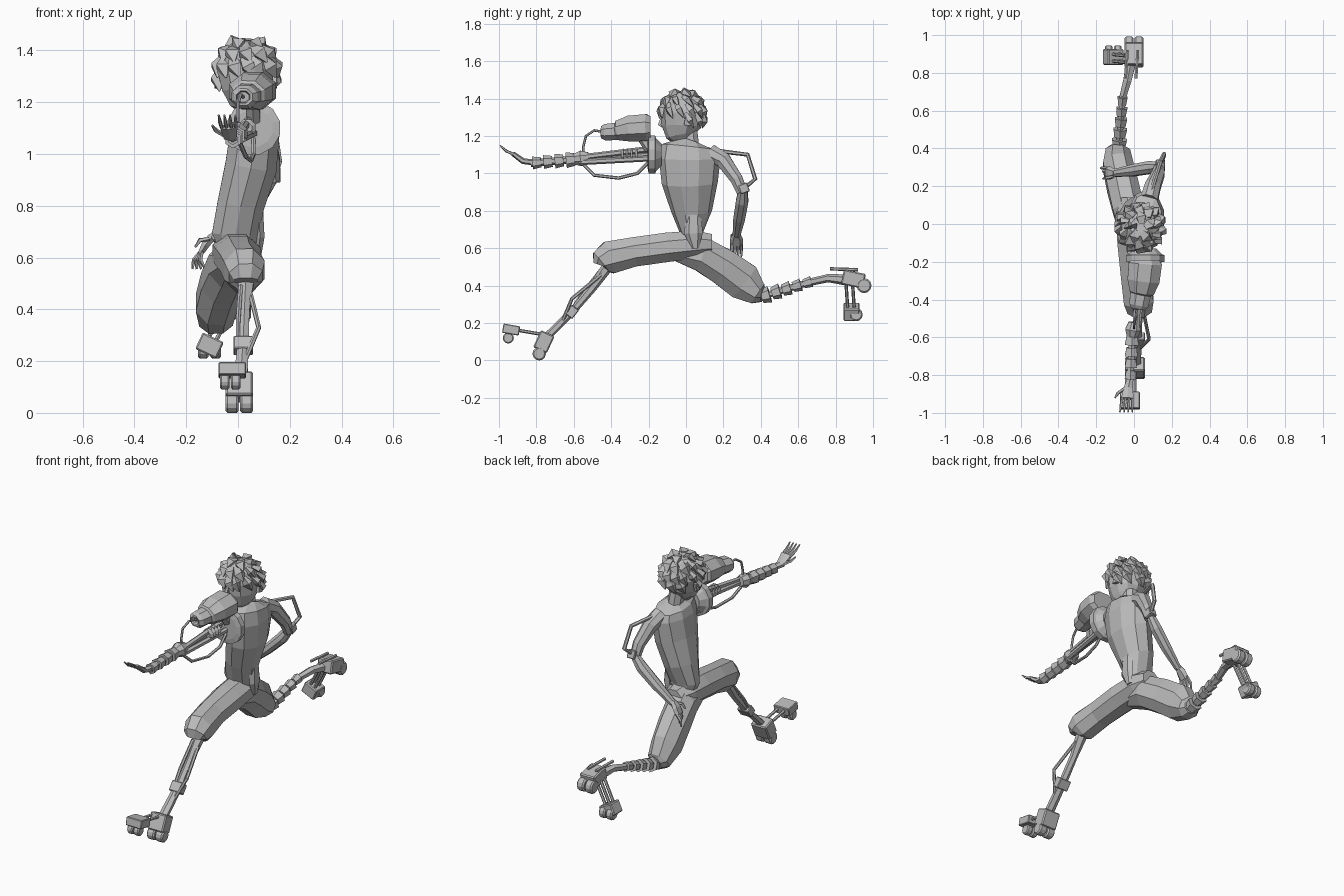
import bpy, bmesh, math, random
from mathutils import Vector, Matrix, Euler

random.seed(4)
if "Cube" in bpy.data.objects:
    bpy.data.objects.remove(bpy.data.objects["Cube"], do_unlink=True)

grey = bpy.data.materials.new("plain_grey")
grey.use_nodes = True
tone = (.5, .5, .5, 1)
grey.diffuse_color = tone
grey.node_tree.nodes["Principled BSDF"].inputs["Base Color"].default_value = tone


def finish(name, bm):
    bmesh.ops.recalc_face_normals(bm, faces=bm.faces)
    mesh = bpy.data.meshes.new(name)
    bm.to_mesh(mesh)
    bm.free()
    mesh.materials.append(grey)
    part = bpy.data.objects.new(name, mesh)
    bpy.context.scene.collection.objects.link(part)
    return part


def loft(name, *strands, sides=8):
    """Skin rings given as x, y, z, half width, half depth; one or more strands."""
    bm = bmesh.new()
    for rings in strands:
        centres = [Vector(ring[:3]) for ring in rings]
        previous, last_deep, last_dir = None, None, Vector((0, 0, 1))
        for i, ring in enumerate(rings):
            after = centres[min(i + 1, len(rings) - 1)]
            along = after - centres[max(i - 1, 0)]
            along = along.normalized() if along.length > .001 else last_dir
            last_dir = along
            wide = Vector((1, 0, 0))
            wide = (wide - along * wide.dot(along)).normalized()
            deep = along.cross(wide)
            if last_deep and deep.dot(last_deep) < 0:
                deep = -deep
            last_deep = deep
            loop = []
            for k in range(sides):
                turn = math.tau * (k + .5) / sides
                offset = wide * math.cos(turn) * ring[3] + deep * math.sin(turn) * ring[4]
                loop.append(bm.verts.new(centres[i] + offset))
            if previous:
                for k in range(sides):
                    n = (k + 1) % sides
                    bm.faces.new((previous[k], previous[n], loop[n], loop[k]))
            else:
                bm.faces.new(loop)
            previous = loop
        bm.faces.new(previous)
    return finish(name, bm)


def rod(name, radius, *points, sides=6):
    return loft(name, [(*p, radius, radius) for p in points], sides=sides)


def box(name, at, size, pitch=0, roll=0):
    bm = bmesh.new()
    turn = Euler((math.radians(pitch), math.radians(roll), 0)).to_matrix().to_4x4()
    bmesh.ops.create_cube(bm, size=1, matrix=Matrix.Translation(at) @ turn @ Matrix.Diagonal((*size, 1)))
    bmesh.ops.bevel(bm, geom=list(bm.edges), offset=min(size) * .08, segments=1, affect='EDGES')
    return finish(name, bm)


def wheel_pair(name, at, radius, width, gap):
    for label, side in (("right", -1), ("left", 1)):
        bm = bmesh.new()
        spot = Vector(at) + Vector((side * gap, 0, 0))
        place = Matrix.Translation(spot) @ Matrix.Rotation(math.pi / 2, 4, 'Y')
        bmesh.ops.create_cone(bm, cap_ends=True, segments=12, radius1=radius,
                              radius2=radius, depth=width, matrix=place)
        rims = [e for e in bm.edges if any(len(f.verts) > 4 for f in e.link_faces)]
        bmesh.ops.bevel(bm, geom=rims, offset=radius * .2, segments=1, affect='EDGES')
        finish(label + "_" + name, bm)


def segments(name, start, end, count, big, small):
    """Row of tapered armour cuffs around a thin core."""
    a, b = Vector(start), Vector(end)
    rod(name + "_core", small * .6, a, b)
    cuffs = []
    for i in range(count):
        size = big + (small - big) * i / max(count - 1, 1)
        p, q = a.lerp(b, (i + .08) / count), a.lerp(b, (i + .84) / count)
        cuffs.append([(*p, size * .8, size * .8), (*q, size, size)])
    loft(name + "_cuffs", *cuffs, sides=6)


def fingers(name, roots, tips, thick, bend):
    strands = []
    for root, tip in zip(roots, tips):
        r, t = Vector(root), Vector(tip)
        middle = r.lerp(t, .5) + Vector(bend)
        strands.append([(*r, thick, thick), (*middle, thick, thick), (*t, thick * .5, thick * .5)])
    loft(name, *strands, sides=5)


# Torso, twisted so that the shoulders run front to back
loft("torso", [(.0, .04, .6, .06, .04), (-.01, .03, .69, .095, .065), (.01, .03, .8, .095, .11),
               (.05, .02, .95, .105, .15), (.065, .02, 1.08, .1, .165),
               (.065, .02, 1.14, .085, .15), (.06, .03, 1.17, .045, .06)], sides=10)
loft("waist_flap", [(.08, .04, .78, .02, .04), (.085, .04, .68, .02, .05), (.075, .05, .6, .015, .02)], sides=6)
rod("neck", .045, (.055, .03, 1.13), (.045, .02, 1.22), sides=8)

# Head and hair
head = Vector((.035, -.02, 1.31))
loft("head", [(.045, -.01, 1.17, .04, .045), (.04, -.025, 1.2, .075, .08), (.035, -.025, 1.25, .1, .105),
              (.03, -.02, 1.32, .115, .115), (.03, -.02, 1.39, .095, .1), (.03, -.015, 1.43, .05, .05)], sides=10)
loft("nose", [(.02, -.125, 1.31, .008, .008), (.02, -.142, 1.26, .014, .012), (.02, -.12, 1.245, .008, .006)], sides=4)
for label, side in (("right", -1), ("left", 1)):
    box(label + "_ear", (.03 + side * .11, .01, 1.28), (.02, .035, .05), pitch=-12)
locks = []
for tier, (height, count) in enumerate(((78, 5), (52, 10), (28, 13), (6, 10))):
    for i in range(count):
        around = math.tau * (i + random.random() * .5) / count
        if tier == 3 and math.sin(around) < -.1:
            continue  # leave the face bare
        lock = []
        for drop, reach, width in ((0, .96, .02), (16, 1.06, .036), (34, 1.1, .004)):
            lift = math.radians(height - drop)
            flow = around + drop * .012
            way = Vector((math.cos(lift) * math.cos(flow) * .11,
                          math.cos(lift) * math.sin(flow) * .115, math.sin(lift) * .13))
            lock.append((*(head + way * reach), width, width * .6))
        locks.append(lock)
loft("hair_locks", *locks, sides=4)

# Trousers
loft("front_trouser_leg", [(-.01, .14, .62, .06, .06), (-.01, .05, .62, .095, .08), (-.0, -.1, .605, .095, .085),
                           (.01, -.28, .58, .085, .085), (.025, -.41, .55, .085, .095),
                           (.03, -.455, .525, .07, .07), (.03, -.46, .51, .05, .04)])
loft("rear_trouser_leg", [(-.02, -.06, .58, .06, .05), (-.03, .08, .57, .09, .1), (-.06, .2, .5, .09, .105),
                          (-.085, .31, .42, .085, .11), (-.085, .385, .355, .07, .065), (-.08, .41, .35, .045, .04)])

# Front lower leg: slim blade, ankle joint and side strut
loft("front_shin", [(.03, -.42, .5, .035, .03), (.025, -.5, .39, .022, .024),
                    (.02, -.6, .27, .025, .02), (.01, -.75, .12, .03, .022)], sides=6)
rod("front_shin_rod", .01, (.01, -.45, .49), (.0, -.56, .35), (.0, -.63, .24))
rod("front_side_strut", .01, (.045, -.44, .47), (.08, -.61, .33), (.03, -.66, .21), (.01, -.73, .14))
box("front_shin_joint", (.02, -.61, .26), (.075, .05, .06), pitch=-38)
box("front_heel_block", (.005, -.76, .1), (.105, .08, .1), pitch=-25)
wheel_pair("front_heel_wheel", (.005, -.785, .036), .036, .05, .028)
for label, x in (("right", -.04), ("left", .005)):
    rod(label + "_front_foot_bar", .009, (x, -.77, .14), (x, -.92, .165))
box("front_toe_block", (-.022, -.935, .165), (.105, .09, .05), pitch=-10)
wheel_pair("front_toe_wheel", (-.03, -.95, .12), .03, .036, .021)

# Rear lower leg: armoured segments up to a folded skate
segments("rear_shin", (-.08, .4, .34), (-.06, .68, .425), 5, .045, .03)
loft("rear_ankle", [(-.06, .67, .42, .02, .02), (-.035, .76, .44, .025, .022), (-.015, .86, .43, .03, .03)], sides=6)
box("rear_heel_block", (0, .895, .435), (.1, .12, .08), pitch=-12)
wheel_pair("rear_heel_wheel", (.0, .952, .4), .04, .048, .027)
for label, x in (("right", -.035), ("left", .02)):
    rod(label + "_rear_spur", .009, (x, .92, .485), (x - .01, .77, .49))
for label, y in (("front", .855), ("back", .89)):
    for x in (-.045, -.01):
        rod(label + "_rear_foot_bar", .009, (x, y, .42), (x - .08, y + .01, .27))
box("rear_toe_block", (-.11, .885, .26), (.09, .085, .07), roll=25)
wheel_pair("rear_toe_wheel", (-.11, .91, .245), .035, .04, .024)

# Reaching mechanical arm
loft("shoulder_disc", [(.06, -.13, 1.1, .06, .06), (.06, -.16, 1.1, .09, .09), (.06, -.165, 1.1, .105, .105),
                       (.06, -.2, 1.1, .105, .105), (.06, -.205, 1.1, .075, .075)], sides=12)
for label, x, z in (("upper", .04, 1.13), ("lower", .06, 1.08), ("inner", .02, 1.1)):
    rod(label + "_arm_rod", .016, (x, -.2, z), (x * .3, -.57, 1.07 + (z - 1.1) * .5))
spring = [[(.035, -.26 - i * .025, 1.1, .036, .036), (.035, -.272 - i * .025, 1.1, .02, .02)] for i in range(4)]
loft("arm_spring", *spring)
rod("arm_under_cable", .009, (.06, -.2, 1.06), (.06, -.26, 1.0), (.05, -.36, .975), (.03, -.49, .99), (.0, -.56, 1.06))
loft("elbow_joint", [(.0, -.52, 1.085, .03, .03), (-.005, -.56, 1.08, .045, .045), (-.01, -.6, 1.075, .03, .03)])
segments("forearm", (-.01, -.59, 1.075), (-.02, -.83, 1.055), 4, .042, .034)
loft("reaching_palm", [(-.02, -.82, 1.06, .018, .016), (-.03, -.87, 1.065, .028, .016), (-.035, -.925, 1.105, .038, .013)], sides=6)
knuckles = [-.062, -.044, -.026, -.008]
fingers("reaching_fingers", [(x, -.915, 1.1) for x in knuckles],
        [(x * 1.2, -.995, 1.15) for x in knuckles], .008, (0, -.005, -.006))
fingers("reaching_thumb", [(-.05, -.87, 1.07)], [(-.1, -.92, 1.11)], .009, (-.01, 0, 0))

# Shoulder canister with its feed cable
loft("canister", [(.06, -.19, 1.245, .08, .065), (.06, -.21, 1.245, .095, .078), (.05, -.3, 1.24, .092, .075),
                  (.04, -.36, 1.23, .07, .058), (.035, -.37, 1.225, .06, .05), (.025, -.43, 1.22, .055, .048),
                  (.02, -.45, 1.22, .04, .035), (.02, -.452, 1.22, .028, .025), (.02, -.42, 1.22, .024, .02)])
rod("canister_mount", .03, (.06, -.19, 1.13), (.055, -.25, 1.22))
rod("canister_cable", .007, (.02, -.43, 1.22), (.01, -.49, 1.23), (.0, -.535, 1.2), (.0, -.55, 1.14), (.0, -.55, 1.09))

# Trailing arm with the hand resting by the hip
loft("trailing_upper_arm", [(.08, .13, 1.11, .05, .05), (.1, .2, 1.07, .045, .045),
                            (.13, .27, .97, .036, .036), (.135, .3, .9, .03, .032)])
loft("trailing_forearm", [(.14, .305, .92, .025, .025), (.09, .3, .85, .034, .036), (.0, .285, .76, .03, .034),
                          (-.1, .27, .67, .02, .022)])
loft("trailing_palm", [(-.1, .27, .68, .018, .02), (-.125, .27, .65, .018, .035), (-.145, .27, .615, .012, .035)], sides=6)
spread = [.245, .262, .279, .296]
fingers("trailing_fingers", [(-.14, y, .625) for y in spread],
        [(-.13 - (y - .25), y, .555) for y in spread], .009, (-.012, 0, 0))
fingers("trailing_thumb", [(-.11, .25, .67)], [(-.165, .24, .64)], .009, (-.01, 0, .012))
rod("elbow_brace", .012, (.09, .17, 1.12), (.14, .33, 1.1), (.16, .37, .97), (.14, .31, .92))
box("elbow_brace_hinge", (.14, .31, .92), (.05, .05, .05), pitch=20)
